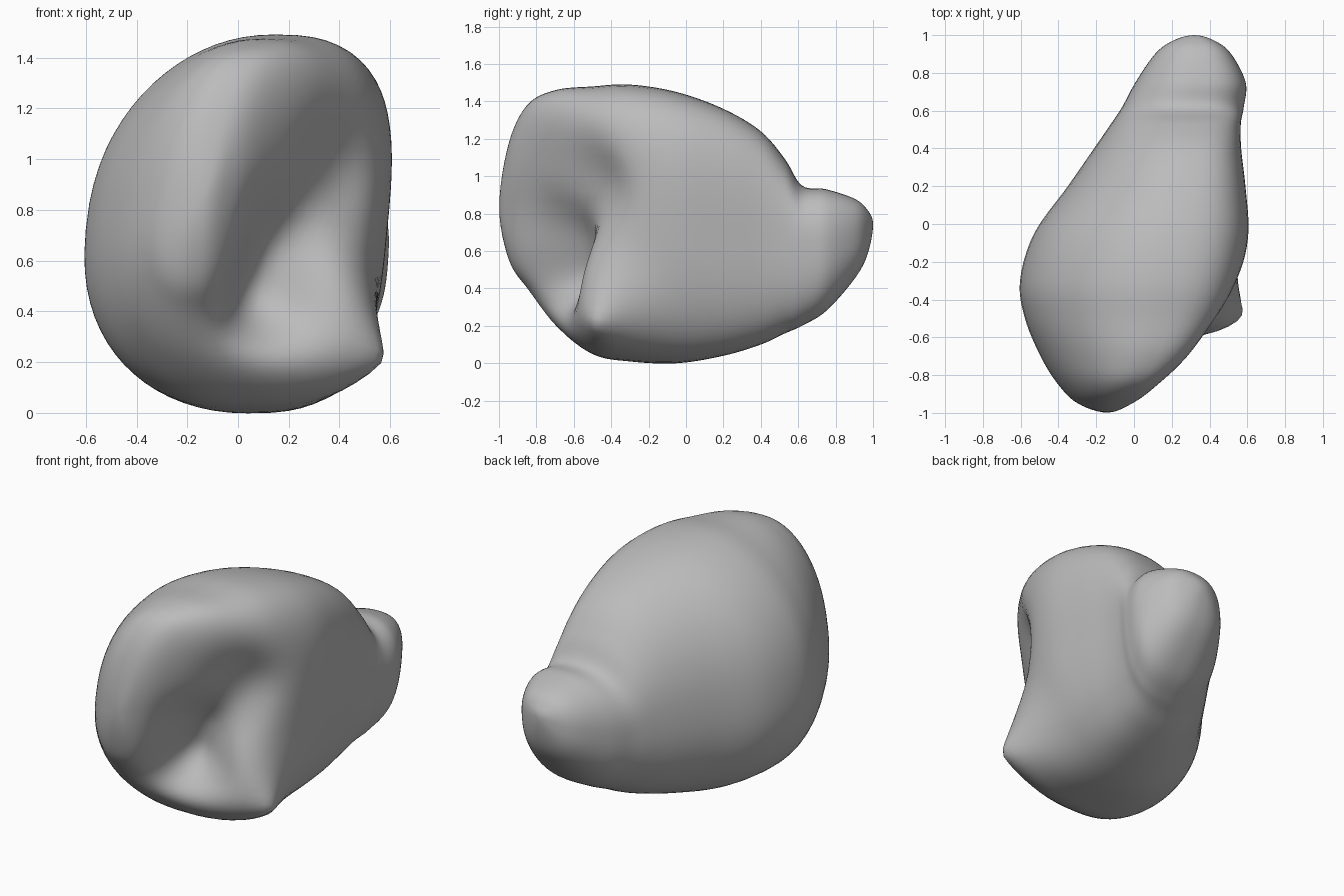
import bpy, bmesh, math
from mathutils import Vector

cube = bpy.data.objects.get("Cube")
if cube:
    bpy.data.objects.remove(cube, do_unlink=True)

SIDES = 72
STEPS = 6

# Cross-sections along the long axis: y, x min, x max, z min, widest z, z max
SECTIONS = [
    (-1.0, -.15, -.15, .83, .83, .83),
    (-.95, -.3, -.03, .55, .82, 1.17),
    (-.85, -.4, .1, .39, .8, 1.38),
    (-.7, -.49, .29, .2, .76, 1.46),
    (-.5, -.57, .46, .05, .74, 1.48),
    (-.3, -.595, .545, .01, .72, 1.49),
    (-.05, -.52, .59, 0, .72, 1.45),
    (.2, -.34, .58, .04, .69, 1.36),
    (.4, -.2, .565, .1, .66, 1.24),
    (.53, -.11, .57, .16, .64, 1.09),
    (.62, -.05, .59, .2, .62, .95),
    (.75, .02, .6, .28, .62, .93),
    (.9, .12, .52, .45, .67, .88),
    (.97, .21, .43, .58, .71, .82),
    (1.0, .32, .32, .74, .74, .74),
]


def mirrored(section):
    """Section turned inside out, so the rounded end closes smoothly."""
    y, x0, x1, z0, middle, z1 = section
    return (y, x1, x0, z1, middle, z0)


def catmull(a, b, c, d, t):
    return 0.5 * (2 * b + (c - a) * t + (2 * a - 5 * b + 4 * c - d) * t ** 2
                  + (3 * b - a - 3 * c + d) * t ** 3)


def resample(sections):
    keys = [mirrored(sections[1])] + sections + [mirrored(sections[-2])]
    result = []
    for i in range(len(sections) - 1):
        for s in range(STEPS):
            result.append([catmull(*v, s / STEPS) for v in zip(*keys[i:i + 4])])
    return result[1:]


def rounded(value, power):
    return math.copysign(abs(value) ** power, value)


def ring_points(section):
    y, x0, x1, z0, middle, z1 = section
    for k in range(SIDES):
        a = math.tau * k / SIDES
        up = rounded(math.sin(a), .83)
        # The left-hand side is squarer than the right
        side = rounded(math.cos(a), .76 if math.cos(a) > 0 else .9)
        x = (x0 + x1) / 2 + (x1 - x0) / 2 * side
        z = middle + up * (z1 - middle if up > 0 else middle - z0)
        yield Vector((x, y, z))


# Hollow running up the front and fading out on the side: centre, radius, depth
HOLLOW = [
    (Vector((.11, -.74, .45)), .18, .25),
    (Vector((.16, -.7, .68)), .2, .24),
    (Vector((.38, -.56, .94)), .27, .17),
]
INWARD = Vector((-.3, .95, 0))
# Pointed spur beside the hollow
SPUR_BASE = Vector((.33, -.46, .23))
SPUR_TIP = Vector((.57, -.48, .22))


def sculpt(p):
    # Body leans sideways towards the top
    u = (p.z - .75) / .75
    p = p + Vector((.08 * u + .1 * u * u, 0, 0))
    moved = p.copy()
    for centre, radius, depth in HOLLOW:
        moved += INWARD * depth * math.exp(-((p - centre).length / radius) ** 2)
    pull = max(0, 1 - (p - SPUR_BASE).length / .52) ** 1.9
    return moved + (SPUR_TIP - SPUR_BASE) * pull


# Loft the body
bm = bmesh.new()
rings = [[bm.verts.new(sculpt(p)) for p in ring_points(s)] for s in resample(SECTIONS)]
for a, b in zip(rings, rings[1:]):
    for k in range(SIDES):
        n = (k + 1) % SIDES
        bm.faces.new((a[k], a[n], b[n], b[k]))
for section, ring in ((SECTIONS[0], rings[0]), (SECTIONS[-1], rings[-1])):
    pole = bm.verts.new(sculpt(Vector((section[1], section[0], section[3]))))
    for k in range(SIDES):
        bm.faces.new((pole, ring[k], ring[(k + 1) % SIDES]))
bmesh.ops.recalc_face_normals(bm, faces=bm.faces)

mesh = bpy.data.meshes.new("stone_body")
bm.to_mesh(mesh)
bm.free()
stone = bpy.data.objects.new("stone_body", mesh)
bpy.context.collection.objects.link(stone)

# Plain grey material
grey = bpy.data.materials.new("stone_grey")
grey.use_nodes = True
colour = (.5, .5, .5, 1)
grey.diffuse_color = colour
for node in grey.node_tree.nodes:
    if node.type == "BSDF_PRINCIPLED":
        node.inputs["Base Color"].default_value = colour
mesh.materials.append(grey)

bpy.ops.object.select_all(action="DESELECT")
stone.select_set(True)
bpy.context.view_layer.objects.active = stone
bpy.ops.object.shade_smooth_by_angle(angle=math.radians(60))
